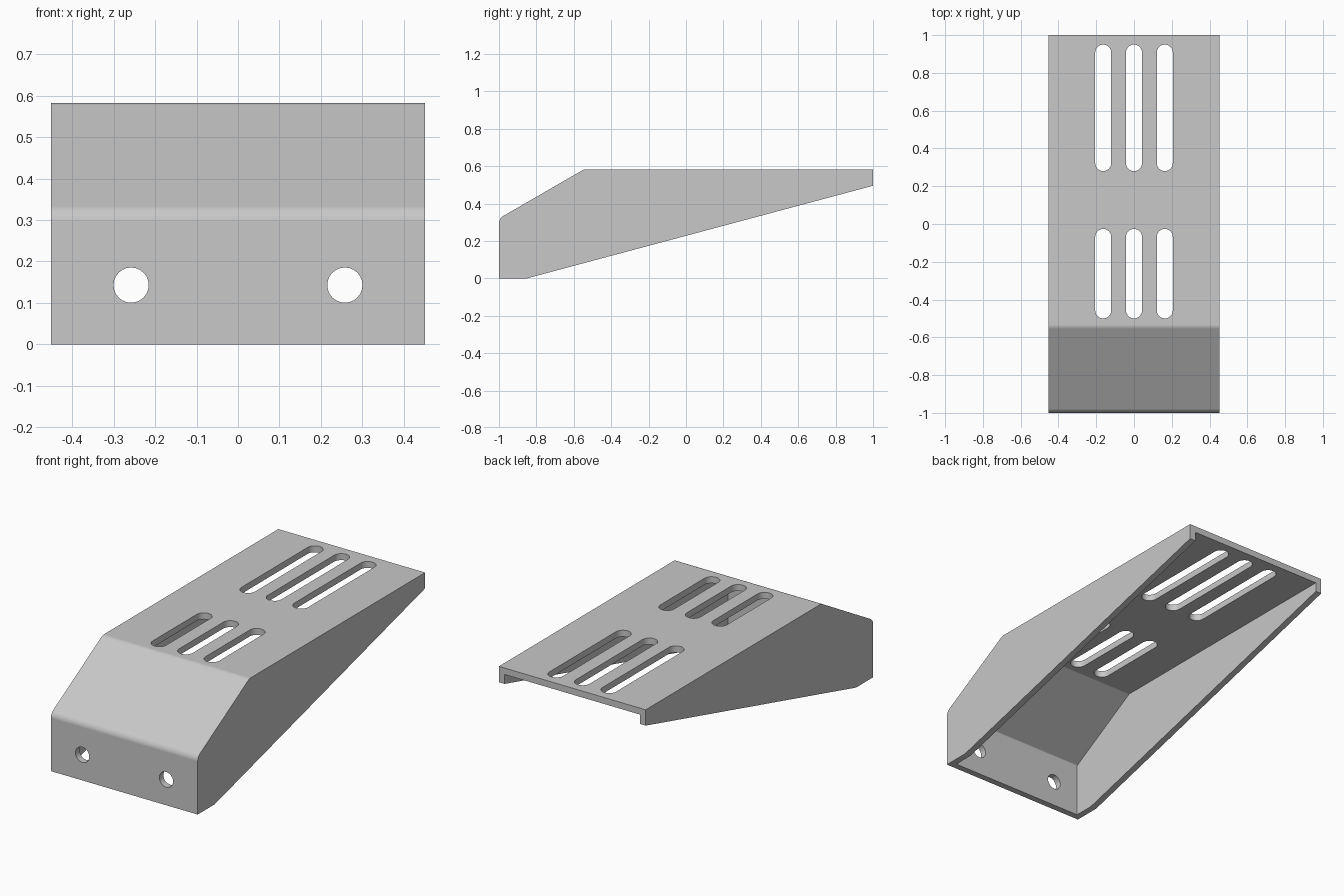
import bpy, bmesh, math
from mathutils import Vector

if "Cube" in bpy.data.objects:
    bpy.data.objects.remove(bpy.data.objects["Cube"], do_unlink=True)

HALF, TOP, T = 0.452, 0.583, 0.036      # half width, height, sheet thickness
BEND_Z, BEND_Y = 0.32, -0.545           # sharp corners of the two bends
RADIUS = 0.044

steel = bpy.data.materials.new("grey_steel")
steel.use_nodes = True
grey = (0.58, 0.58, 0.58, 1)
steel.diffuse_color = grey
steel.node_tree.nodes["Principled BSDF"].inputs["Base Color"].default_value = grey


def fillet(before, corner, after, radius, steps=6):
    """Arc of points that rounds one corner of a profile."""
    b, c, a = Vector(before), Vector(corner), Vector(after)
    u, v = (b - c).normalized(), (a - c).normalized()
    half = u.angle(v) / 2
    centre = c + (u + v).normalized() * radius / math.sin(half)
    start = c + u * radius / math.tan(half) - centre
    end = c + v * radius / math.tan(half) - centre
    return [centre + start.lerp(end, i / steps).normalized() * radius
            for i in range(steps + 1)]


def prism(name, points, axis, lo, hi):
    """Extrude a 2D outline along an axis from lo to hi."""
    place = {"x": lambda p, d: (d, p[0], p[1]),
             "y": lambda p, d: (p[0], d, p[1]),
             "z": lambda p, d: (p[0], p[1], d)}[axis]
    bm = bmesh.new()
    rings = [[bm.verts.new(place(p, d)) for p in points] for d in (lo, hi)]
    n = len(points)
    bm.faces.new(rings[0])
    bm.faces.new(rings[1])
    for i in range(n):
        j = (i + 1) % n
        bm.faces.new((rings[0][i], rings[0][j], rings[1][j], rings[1][i]))
    bmesh.ops.recalc_face_normals(bm, faces=bm.faces)
    mesh = bpy.data.meshes.new(name)
    bm.to_mesh(mesh)
    bm.free()
    mesh.materials.append(steel)
    obj = bpy.data.objects.new(name, mesh)
    bpy.context.collection.objects.link(obj)
    return obj


def capsule(x, y0, y1, r, steps=12):
    """Round-ended outline; a circle when y0 equals y1."""
    pts = []
    for y, first in ((y1, 0), (y0, math.pi)):
        for i in range(steps + (y0 != y1)):
            a = first + math.pi * i / steps
            pts.append((x + r * math.cos(a), y + r * math.sin(a)))
    return pts


def side_profile(inset, radius):
    """Two bends of the sheet, moved inwards by the inset."""
    front, top = -1 + inset, TOP - inset
    low = (front, BEND_Z - inset * math.tan(math.pi / 6))
    high = (BEND_Y + inset * math.tan(math.pi / 12), top)
    return (fillet((front, 0), low, high, radius)
            + fillet(low, high, (1, top), radius))


# Outer body of the cover
cover = prism("bent_cover",
              [(-1, 0)] + side_profile(0, RADIUS) + [(1, TOP), (1, 0.495), (-0.85, 0)],
              "x", -HALF, HALF)

# Hollow inside, open at the bottom and the back
cutters = [prism("hollow_cutter",
                 [(-1 + T, -0.1)] + side_profile(T, RADIUS - T) + [(1.1, TOP - T), (1.1, -0.1)],
                 "x", T - HALF, HALF - T)]

# Two rows of slots in the top
SLOT_R = 0.0425
for x in (-0.163, 0, 0.163):
    for y0, y1 in ((-0.5, -0.026), (0.28, 0.95)):
        cutters.append(prism("slot_cutter", capsule(x, y0 + SLOT_R, y1 - SLOT_R, SLOT_R),
                             "z", TOP - 0.1, TOP + 0.1))

# Two screw holes in the front
for x in (-0.258, 0.258):
    cutters.append(prism("hole_cutter", capsule(x, 0.143, 0.143, 0.0425), "y", -1.1, -0.9))

bpy.ops.object.select_all(action="DESELECT")
bpy.context.view_layer.objects.active = cover
cover.select_set(True)
for cutter in cutters:
    mod = cover.modifiers.new("cut", "BOOLEAN")
    mod.operation = "DIFFERENCE"
    mod.solver = "EXACT"
    mod.object = cutter
    bpy.ops.object.modifier_apply(modifier=mod.name)
    bpy.data.objects.remove(cutter, do_unlink=True)

# Smooth bends, flat sheets
bpy.ops.object.shade_smooth_by_angle(angle=math.radians(25))
weighted = cover.modifiers.new("flat_sheets", "WEIGHTED_NORMAL")
weighted.keep_sharp = True
